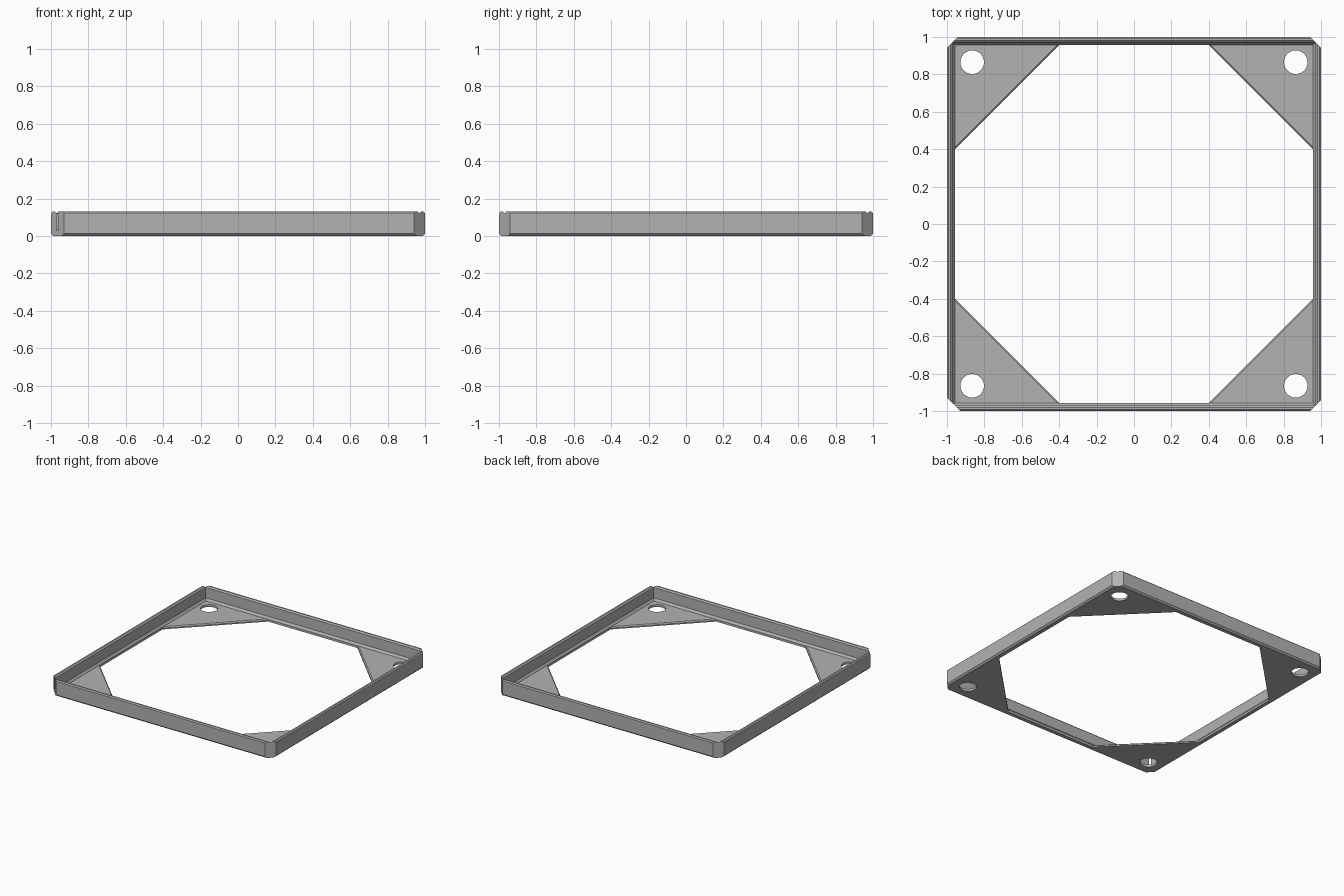
import bpy, bmesh, math
from mathutils import Vector

cube = bpy.data.objects.get("Cube")
if cube:
    bpy.data.objects.remove(cube, do_unlink=True)

# One plain metal colour
metal = bpy.data.materials.new("grey_metal")
metal.use_nodes = True
grey = (0.45, 0.45, 0.45, 1)
metal.diffuse_color = grey
metal.node_tree.nodes["Principled BSDF"].inputs["Base Color"].default_value = grey

LIP = 0.957      # inner edge of the bottom lip
REACH = 0.40     # where the corner plates meet the lip
FLOOR = 0.018    # plate thickness
HEIGHT = 0.13


def add_object(name, bm):
    bmesh.ops.recalc_face_normals(bm, faces=bm.faces)
    mesh = bpy.data.meshes.new(name)
    bm.to_mesh(mesh)
    bm.free()
    mesh.materials.append(metal)
    obj = bpy.data.objects.new(name, mesh)
    bpy.context.collection.objects.link(obj)
    return obj


# Rim: wall section swept round a square, then the corners cut off diagonally
section = [(1, 0.012), (0.988, 0), (LIP, 0), (LIP, FLOOR), (0.97, 0.035),
           (0.97, HEIGHT - 0.01), (0.98, HEIGHT), (0.992, HEIGHT), (1, HEIGHT - 0.008)]
corners = [(-1, -1), (1, -1), (1, 1), (-1, 1)]
bm = bmesh.new()
rings = [[bm.verts.new((sx * r, sy * r, z)) for r, z in section] for sx, sy in corners]
for i, ring in enumerate(rings):
    after = rings[(i + 1) % 4]
    for j in range(len(section)):
        k = (j + 1) % len(section)
        bm.faces.new((ring[j], after[j], after[k], ring[k]))
for sx, sy in corners:
    # the front corner at -x is cut deeper, which opens a narrow slit
    reach = 0.965 if (sx, sy) == (-1, -1) else 0.971
    cut = bmesh.ops.bisect_plane(
        bm, geom=bm.verts[:] + bm.edges[:] + bm.faces[:],
        plane_co=Vector((sx * reach, sy * reach, 0)), plane_no=Vector((sx, sy, 0)).normalized(),
        clear_outer=True)
    bmesh.ops.holes_fill(bm, edges=[e for e in bm.edges if e.is_boundary], sides=0)
add_object("rim", bm)


# Corner plates: triangles with a round screw hole
def corner_plate(name, sx, sy):
    bm = bmesh.new()

    def loop(points):
        verts = [bm.verts.new((x, y, 0)) for x, y in points]
        return [bm.edges.new((v, verts[i - 1])) for i, v in enumerate(verts)]

    steps = 28
    angles = [math.tau * i / steps for i in range(steps)]
    edges = loop([(LIP, REACH), (LIP, LIP), (REACH, LIP)])
    edges += loop([(0.865 + 0.063 * math.cos(a), 0.865 + 0.063 * math.sin(a)) for a in angles])
    bmesh.ops.triangle_fill(bm, edges=edges, use_beauty=True, normal=(0, 0, 1))
    top = bmesh.ops.extrude_face_region(bm, geom=bm.faces[:])["geom"]
    for v in top:
        if isinstance(v, bmesh.types.BMVert):
            v.co.z = FLOOR
    # soften the long diagonal edge
    diagonal = [e for e in bm.edges if all(
        v.co.z > 0 and v.co.x + v.co.y < LIP + REACH + 0.001 for v in e.verts)]
    bmesh.ops.bevel(bm, geom=diagonal, offset=0.008, segments=1, affect='EDGES')
    for v in bm.verts:
        v.co.x *= sx
        v.co.y *= sy
    add_object(name, bm)


for sx, sy in corners:
    side = "left" if sx > 0 else "right"
    end = "front" if sy < 0 else "back"
    corner_plate(f"{end}_{side}_corner_plate", sx, sy)
